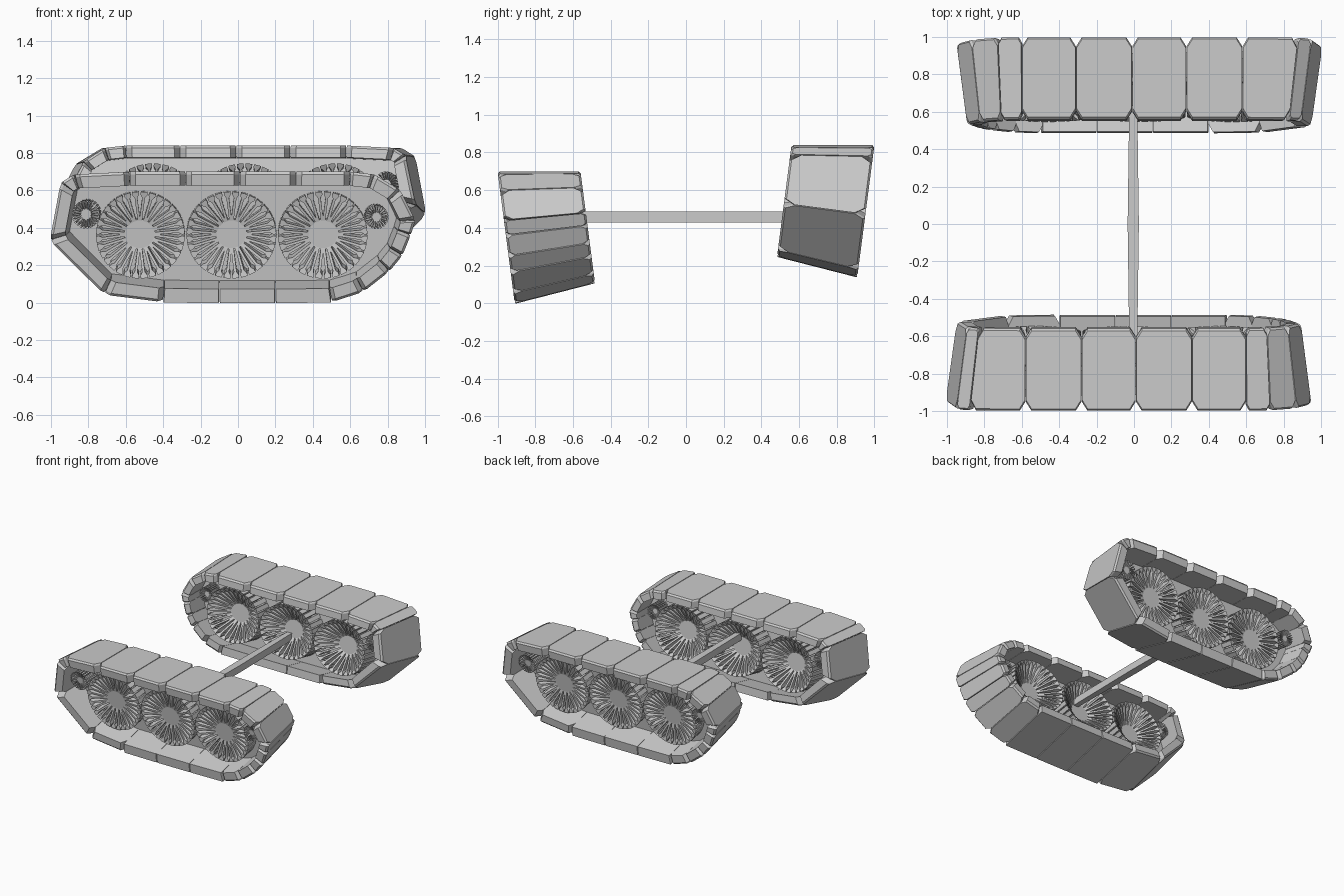
import bpy, bmesh, math
from mathutils import Vector

if "Cube" in bpy.data.objects:
    bpy.data.objects.remove(bpy.data.objects["Cube"])

TOP = 0.70


def place(x, z, t):
    """Profile point (x, z) carried across the leaning, tapered tread; t = 0 outside, 1 inside."""
    end = min(1.0, max(0.0, (abs(x) - 0.6) / 0.3))    # only the rounded ends taper in x
    return Vector((x * (1 - 0.06 * t * end),
                   -1 + 0.44 * t + (TOP - z) * (0.13 - 0.02 * t),
                   TOP - (TOP - z) * (1 - 0.155 * t)))


def loft(bm, rings):
    """Closed solid through rings of equal length."""
    vs = [[bm.verts.new(p) for p in r] for r in rings]
    n = len(vs[0])
    for a, b in zip(vs, vs[1:]):
        for i in range(n):
            bm.faces.new((a[i], a[(i + 1) % n], b[(i + 1) % n], b[i]))
    bm.faces.new(vs[0][::-1])
    bm.faces.new(vs[-1])


def prism(bm, outline, t0, t1):
    loft(bm, [[place(x, z, t) for x, z in outline] for t in (t0, t1)])


def finish(bm, name):
    bmesh.ops.recalc_face_normals(bm, faces=bm.faces[:])
    me = bpy.data.meshes.new(name)
    bm.to_mesh(me)
    bm.free()
    ob = bpy.data.objects.new(name, me)
    bpy.context.collection.objects.link(ob)
    return ob


# Tread loop: joints between links, clockwise seen from the front
joints = [Vector(p) for p in [
    (-1.008, .33), (-.95, .64), (-.88, .685), (-.58, .70), (-.28, .70), (.01, .70), (.31, .70),
    (.60, .70), (.73, .685), (.87, .60), (.95, .44), (.925, .36), (.88, .25), (.81, .165),
    (.67, .055), (.50, 0), (.20, -.003), (-.10, -.003), (-.40, 0), (-.715, .04)]]
N = len(joints)


def inset(i, d):
    """Joint moved inward by d along its mitre."""
    a, b, c = joints[i - 1], joints[i % N], joints[(i + 1) % N]
    n1 = Vector(((b - a).y, -(b - a).x)).normalized()
    n2 = Vector(((c - b).y, -(c - b).x)).normalized()
    m = (n1 + n2).normalized()
    return b + m * d / max(0.5, m.dot(n1))


def tread():
    bm = bmesh.new()
    for i in range(N):
        j = (i + 1) % N
        length = (joints[j] - joints[i]).length
        flat = 15 <= i <= 17                      # ground run has seams only
        cut = 0.003 if flat else min(0.03, 0.13 * length)

        def ring(depth, edge, gap):
            p, q = inset(i, depth), inset(j, depth)
            c, ct = cut / length, cut / 0.44 * 1.6
            et = (0.003 if flat else edge) / 0.44
            lo, hi, b0, b1 = gap / length, 1.0 - gap / length, et, 1 - et
            pts = [(lo + c, b0), (hi - c, b0), (hi, b0 + ct), (hi, b1 - ct),
                   (hi - c, b1), (lo + c, b1), (lo, b1 - ct), (lo, b0 + ct)]
            return [place(*(p.lerp(q, s)), t) for s, t in pts]
        loft(bm, [ring(0, 0.011, 0.003), ring(0.014, 0.0, 0.001), ring(0.075, 0.0, 0.001)])
    return finish(bm, "tread_links")


def web():
    bm = bmesh.new()
    prism(bm, [tuple(inset(i, 0.06)) for i in range(N)], 0.47, 0.53)
    return finish(bm, "web_plate")


def wheel(name, cx, cz, r, hub, sectors, hub_t, rim_t):
    """Dished wheel: hub spans hub_t, blade tips span rim_t."""
    bm = bmesh.new()

    def polar(rad, a, w=0.0):
        return (cx + rad * math.cos(a) - w * math.sin(a), cz + rad * math.sin(a) + w * math.cos(a))
    # Hub drum
    prism(bm, [polar(hub, math.tau * k / 16) for k in range(16)], *hub_t)
    # Paired blades fanning out to the rim
    step = math.tau / sectors
    w0, w1 = r * 0.03, r * 0.075
    for k in range(sectors):
        for s in (-1, 1):
            a0, a1 = k * step + s * step * 0.15, k * step + s * step * 0.25
            pts = [(hub * 0.9, a0, -w0, 0), (r * 0.86, a1, -w0, 0.85), (r * 0.93, a1, -w1, 1),
                   (r, a1, -w1, 1), (r, a1, w1, 1), (r * 0.93, a1, w1, 1),
                   (r * 0.86, a1, w0, 0.85), (hub * 0.9, a0, w0, 0)]
            loft(bm, [[place(*polar(rad, a, w), hub_t[e] + (rim_t[e] - hub_t[e]) * f)
                       for rad, a, w, f in pts] for e in (0, 1)])
    return finish(bm, name)


# Front tread unit
parts = [tread(), web()]
for k, x in enumerate((-.525, -.035, .455)):
    parts.append(wheel(f"road_wheel_{k + 1}", x, .349, .24, .085, 16, (0.3, 0.64), (0.22, 0.88)))
parts.append(wheel("idler_wheel", -.82, .465, .077, .03, 12, (0.2, 0.75), (0.17, 0.8)))
parts.append(wheel("return_wheel", .745, .45, .065, .025, 12, (0.2, 0.75), (0.17, 0.8)))

# Rear tread unit: half-turned copy, sitting higher
for ob in parts:
    twin = bpy.data.objects.new("rear_" + ob.name, ob.data)
    twin.rotation_euler.z = math.pi
    twin.location.z = 0.14
    bpy.context.collection.objects.link(twin)

# Axle, slimmer toward the front and rear ends
bm = bmesh.new()
loft(bm, [[Vector((sx * w - 0.004, y, 0.457 + sz * 0.029))
           for sx, sz in ((-1, -1), (1, -1), (1, 1), (-1, 1))]
          for y, w in ((-0.75, 0.02), (0, 0.03), (0.75, 0.02))])
finish(bm, "axle")
